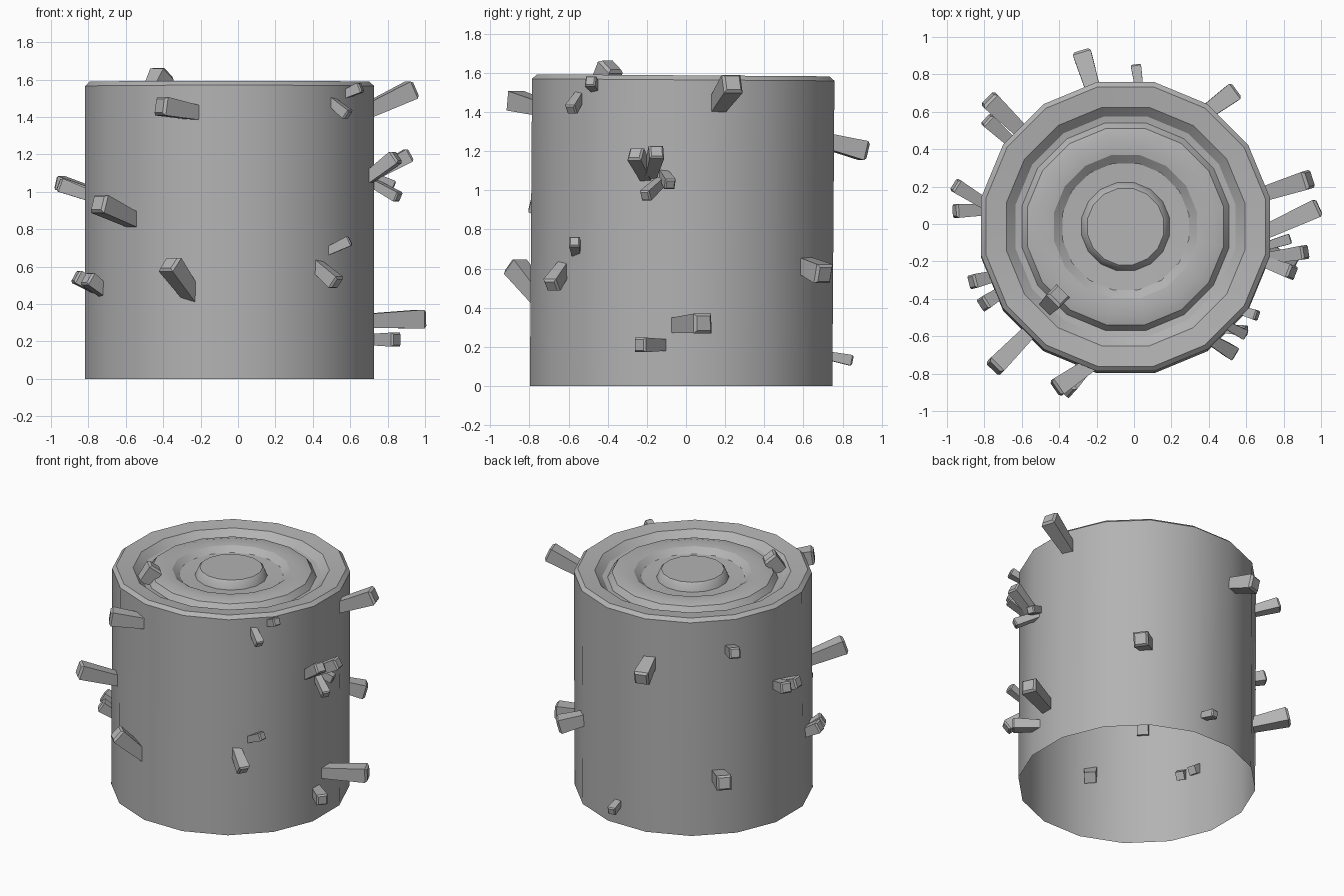
import bpy
import bmesh
import math
from mathutils import Vector, Matrix

old_cube = bpy.data.objects.get("Cube")
if old_cube:
    bpy.data.objects.remove(old_cube, do_unlink=True)

CENTRE = Vector((-0.045, -0.025, 0))
SIDES = 16
LEAN = Matrix.Rotation(-0.007, 4, 'X')


def make_material(name, colour):
    material = bpy.data.materials.new(name)
    material.use_nodes = True
    material.diffuse_color = colour
    material.node_tree.nodes["Principled BSDF"].inputs["Base Color"].default_value = colour
    return material


grey = make_material("plain grey", (0.45, 0.45, 0.45, 1))


def finish(bm, name, smooth_angle):
    """Turn a bmesh into a named, shaded object."""
    mesh = bpy.data.meshes.new(name)
    bm.to_mesh(mesh)
    bm.free()
    mesh.materials.append(grey)
    obj = bpy.data.objects.new(name, mesh)
    bpy.context.collection.objects.link(obj)
    bpy.ops.object.select_all(action='DESELECT')
    obj.select_set(True)
    bpy.context.view_layer.objects.active = obj
    bpy.ops.object.shade_smooth_by_angle(angle=math.radians(smooth_angle))
    return obj


def bridge(bm, lower, upper):
    """Join two vertex loops of equal length with quads."""
    count = len(lower)
    for i in range(count):
        j = (i + 1) % count
        bm.faces.new((lower[i], lower[j], upper[j], upper[i]))


def make_trunk(profile):
    """Lathe the wall and the ringed top; the bottom stays open."""
    bm = bmesh.new()
    loops = []
    for radius, height in profile:
        loop = []
        for i in range(SIDES):
            angle = math.tau * (i + 0.5) / SIDES
            spot = Vector((radius * math.cos(angle), radius * math.sin(angle), height))
            # the lean fades out at the base so the foot stays level
            leaned = LEAN @ spot if height > 0 else spot
            loop.append(bm.verts.new(CENTRE + leaned))
        loops.append(loop)
    for lower, upper in zip(loops, loops[1:]):
        bridge(bm, lower, upper)
    bm.faces.new(loops[-1])
    return finish(bm, "trunk", 30)


def make_stub(name, base, tip, width):
    """Square branch stub, widening outward, with a chamfered end."""
    bm = bmesh.new()
    axis = tip - base
    length = axis.length
    turn = axis.to_track_quat('X', 'Z')
    chamfer = width * 0.15
    sections = [(0, 0.75), (length - chamfer, 1), (length, 0.75)]
    loops = []
    for along, scale in sections:
        half = width * scale / 2
        corners = [(-half, -half), (half, -half), (half, half), (-half, half)]
        loops.append([bm.verts.new(base + turn @ Vector((along, a, b))) for a, b in corners])
    for lower, upper in zip(loops, loops[1:]):
        bridge(bm, lower, upper)
    bm.faces.new(loops[0][::-1])
    bm.faces.new(loops[-1])
    return finish(bm, name, 20)


# Trunk wall, rim, two grooves and the raised middle disc
make_trunk([
    (0.788, 0), (0.788, 1.565), (0.762, 1.588), (0.65, 1.575),
    (0.6, 1.53), (0.565, 1.525), (0.535, 1.565), (0.48, 1.58),
    (0.39, 1.57), (0.345, 1.535), (0.24, 1.53), (0.222, 1.575), (0.208, 1.588),
])

# Branch stubs: tip x, y, z, then angle and height where they leave the wall
thick = [
    (0.94, 0.24, 1.55, 14, 1.42),
    (0.54, 0.71, 0.57, 56, 0.63),
    (-0.28, 0.92, 1.2, 103, 1.26),
    (-0.78, 0.67, 0.48, 137, 0.42),
    (-0.75, -0.77, 0.94, -133, 0.84),
    (-0.42, -0.88, 1.46, -103, 1.42),
    (-0.37, -0.88, 0.62, -105, 0.43),
    (0.99, 0.09, 0.32, -2, 0.31),
]
medium = [
    (0.85, -0.26, 1.19, -13, 1.05),
    (0.92, -0.15, 1.2, -13, 1.06),
    (0.85, -0.24, 0.21, -6, 0.21),
    (0.53, -0.69, 0.51, -53, 0.63),
    (-0.87, -0.31, 0.55, -160, 0.47),
    (-0.81, -0.43, 0.54, -153, 0.45),
    (-0.96, 0.21, 1.05, 171, 0.99),
    (-0.96, 0.07, 1.04, 172, 0.97),
    (-0.79, 0.56, 1.39, 143, 1.33),
]
thin = [
    (0.86, -0.21, 0.97, -6, 1.07),
    (0.83, -0.08, 1.03, -8, 1.1),
    (0.59, -0.59, 1.41, -44, 1.5),
    (0.66, -0.49, 1.56, -36, 1.51),
    (0.6, -0.57, 0.74, -47, 0.67),
    (0.01, 0.85, 0.13, 84, 0.16),
]
for label, width, stubs in (("thick", 0.1, thick), ("medium", 0.075, medium), ("thin", 0.055, thin)):
    for number, (x, y, z, degrees, height) in enumerate(stubs, start=1):
        angle = math.radians(degrees)
        wall = CENTRE + Vector((0.73 * math.cos(angle), 0.73 * math.sin(angle), height))
        make_stub(f"{label}_branch_stub_{number}", wall, Vector((x, y, z)), width)

# Stub standing on the top
make_stub("top_branch_stub", Vector((-0.47, -0.45, 1.51)), Vector((-0.4, -0.38, 1.64)), 0.1)
